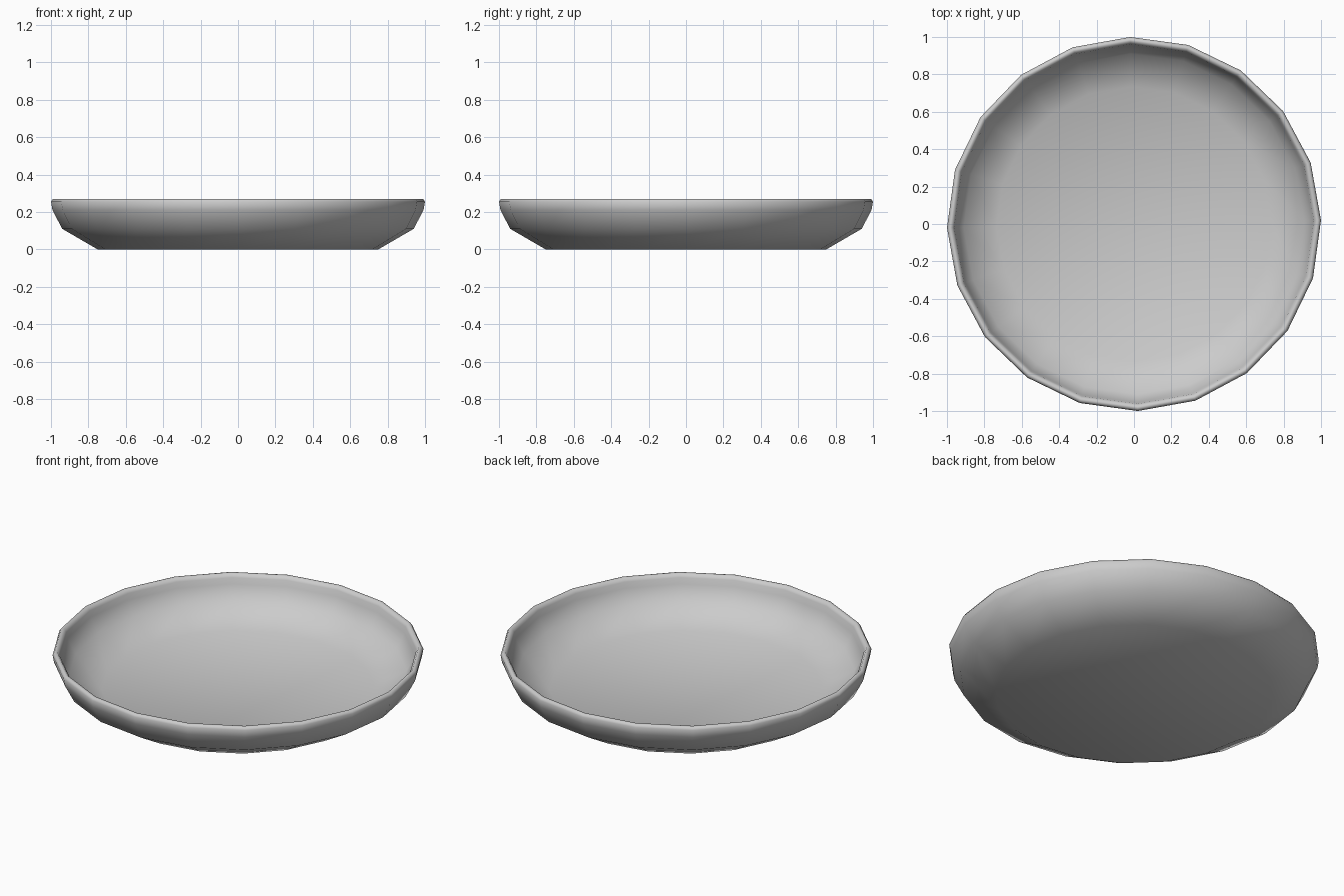
import bpy, bmesh, math

if "Cube" in bpy.data.objects:
    bpy.data.objects.remove(bpy.data.objects["Cube"])

SIDES = 20
TURN = math.radians(1.15)

# Plate cross-section (radius, height): outer foot, wall, rounded rim, inner wall, floor
profile = [(0.75, 0.0), (0.94, 0.11), (0.992, 0.21), (1.0, 0.255), (0.99, 0.27),
           (0.975, 0.27), (0.962, 0.25), (0.955, 0.215), (0.91, 0.13), (0.735, 0.04)]

bm = bmesh.new()
rings = []
for r, z in profile:
    rings.append([bm.verts.new((r * math.cos(TURN + 2 * math.pi * i / SIDES),
                                r * math.sin(TURN + 2 * math.pi * i / SIDES), z))
                  for i in range(SIDES)])

# Walls between neighbouring rings
for a, b in zip(rings, rings[1:]):
    for i in range(SIDES):
        j = (i + 1) % SIDES
        bm.faces.new((a[i], a[j], b[j], b[i]))

# Underside and inner floor
bm.faces.new(rings[0][::-1])
bm.faces.new(rings[-1])
bmesh.ops.recalc_face_normals(bm, faces=bm.faces[:])
for f in bm.faces:
    f.smooth = True

mesh = bpy.data.meshes.new("plate")
bm.to_mesh(mesh)
bm.free()
plate = bpy.data.objects.new("plate", mesh)
bpy.context.collection.objects.link(plate)
